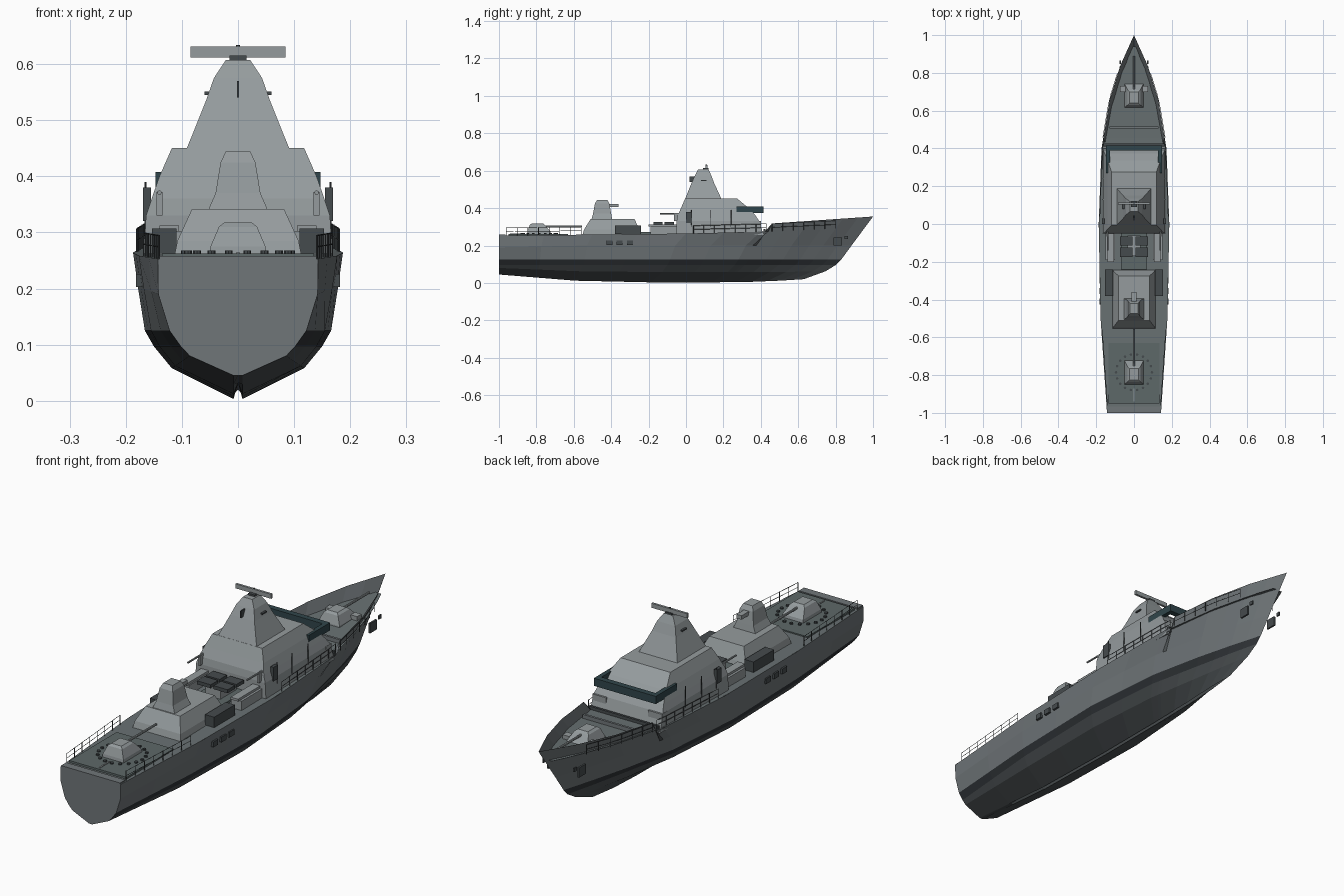
import bpy, bmesh, math
from mathutils import Vector

if "Cube" in bpy.data.objects:
    bpy.data.objects.remove(bpy.data.objects["Cube"])


def mat(name, r, g, b):
    m = bpy.data.materials.new(name)
    m.diffuse_color = (r, g, b, 1)
    m.use_nodes = True
    m.node_tree.nodes["Principled BSDF"].inputs["Base Color"].default_value = m.diffuse_color
    return m


HULL = mat("hull_grey", .16, .18, .19)
BOTTOM = mat("bottom_dark", .07, .08, .085)
BAND = mat("waterline_band", .03, .035, .04)
DECK = mat("deck_grey", .14, .165, .17)
PAD = mat("pad_green", .11, .14, .14)
LIGHT = mat("house_grey", .30, .33, .34)
DARK = mat("dark_fittings", .06, .07, .075)
GLASS = mat("bridge_glass", .03, .06, .07)


def finish(name, bm, *mats):
    bmesh.ops.remove_doubles(bm, verts=bm.verts, dist=1e-5)
    bmesh.ops.recalc_face_normals(bm, faces=bm.faces)
    me = bpy.data.meshes.new(name)
    bm.to_mesh(me)
    bm.free()
    for m in mats:
        me.materials.append(m)
    ob = bpy.data.objects.new(name, me)
    bpy.context.collection.objects.link(ob)
    return ob


def loft(name, levels, m=LIGHT, cx=0):
    """Stack of rectangles: (z, half width, y back, y front)."""
    bm = bmesh.new()
    rings = [[bm.verts.new((cx + sx * h, y, z)) for sx, y in
              ((-1, a), (1, a), (1, b), (-1, b))] for z, h, a, b in levels]
    for p, q in zip(rings, rings[1:]):
        for i in range(4):
            j = (i + 1) % 4
            bm.faces.new((p[i], p[j], q[j], q[i]))
    bm.faces.new(rings[0][::-1])
    bm.faces.new(rings[-1])
    return finish(name, bm, m)


def box(name, x0, x1, y0, y1, z0, z1, m=LIGHT):
    return loft(name, [(z0, abs(x1 - x0) / 2, y0, y1), (z1, abs(x1 - x0) / 2, y0, y1)],
                m, (x0 + x1) / 2)


def pair(name, x0, x1, y0, y1, z0, z1, m=LIGHT):
    for s, side in ((1, "right"), (-1, "left")):
        box(f"{name}_{side}", s * x0, s * x1, y0, y1, z0, z1, m)


def add_rod(bm, a, b, r, n=8):
    a, b = Vector(a), Vector(b)
    d = b - a
    mtx = d.to_track_quat('Z', 'Y').to_matrix().to_4x4()
    mtx.translation = (a + b) / 2
    bmesh.ops.create_cone(bm, cap_ends=True, segments=n, radius1=r, radius2=r,
                          depth=d.length, matrix=mtx)


def rod(name, a, b, r, m=LIGHT, n=8):
    bm = bmesh.new()
    add_rod(bm, a, b, r, n)
    return finish(name, bm, m)


def interp(keys, vals, t):
    for i in range(len(keys) - 1):
        if t <= keys[i + 1] + 1e-9:
            f = (t - keys[i]) / (keys[i + 1] - keys[i])
            return vals[i] + f * (vals[i + 1] - vals[i])
    return vals[-1]


# Hull lines
K = [0, .25, .5, .7, .83, .92, 1]
BEAM = [.143, .177, .187, .172, .128, .072, 0]


def deck_z(y):
    return interp([-1, 0, .44, 1], [.253, .264, .275, .30], y)


def beam(y):
    return interp(K, BEAM, (y + 1) / 2)


def sheer_z(t):
    y = 2 * t - 1
    return deck_z(y) if y < .45 else .318 + (y - .46) / .54 * .037


ROWS = [  # bow end y, half widths, heights at K
    (1.0, BEAM, None),
    (.885, [.142, .168, .178, .15, .1, .052, 0], [.19, .2, .2, .2, .2, .2, .2]),
    (.83, [.122, .155, .166, .135, .085, .042, 0], [.125] * 7),
    (.803, [.102, .14, .15, .12, .07, .035, 0], [.097] * 7),
    (.745, [.086, .112, .118, .092, .055, .027, 0], [.08, .062, .058, .058, .058, .06, .062]),
    (.63, [.008] * 6 + [0], [.045, .012, .003, .003, .006, .012, .02]),
]
bm = bmesh.new()
stations = []
for t in [0, .12, .25, .37, .5, .6, .7, .72, .73, .78, .83, .88, .92, .96, 1]:
    right = []
    for yend, xs, zs in ROWS:
        z = sheer_z(t) if zs is None else interp(K, zs, t)
        right.append((interp(K, xs, t), -1 + t * (yend + 1), z))
    _, ky, kz = right[-1]
    centre = [(0, ky, max(kz, .032) if t < 1 else kz)]
    ring = right + centre + [(-x, y, z) for x, y, z in reversed(right)]
    stations.append([bm.verts.new(p) for p in ring])
for p, q in zip(stations, stations[1:]):
    for i in range(len(p) - 1):
        f = bm.faces.new((p[i], p[i + 1], q[i + 1], q[i]))
        j = min(i, len(p) - 2 - i)
        f.material_index = 0 if j < 2 else 2 if j == 2 else 1
bm.faces.new(stations[0])
finish("hull", bm, HULL, BOTTOM, BAND)

# Main deck
bm = bmesh.new()
prev = None
for i in range(29):
    y = -1 + i * .0693
    w = beam(y) * (1 if y < .44 else .97 - .25 * (y - .44))
    cur = [bm.verts.new((s * w, y, deck_z(y))) for s in (-1, 1)]
    if prev:
        bm.faces.new((prev[0], prev[1], cur[1], cur[0]))
    prev = cur
finish("main_deck", bm, DECK)
box("aft_deck_pad", -.135, .135, -.95, -.63, .25, .262, PAD)
box("stern_edge", -.14, .14, -1, -.965, .25, .258, HULL)
box("breakwater", -.13, .13, .505, .515, .27, .295, HULL)
box("fore_step", -.165, .165, .415, .425, .265, .288, DARK)

# Bridge house and wraparound windows
loft("bridge_house", [(.255, .168, -.05, .415), (.33, .164, -.05, .392), (.36, .154, -.045, .372),
                      (.40, .14, -.027, .335), (.45, .118, -.005, .275)])
box("bridge_window_front", -.147, .147, .39, .415, .375, .408, GLASS)
pair("bridge_window_side", .128, .147, .27, .41, .375, .408, GLASS)
pair("bridge_wing", .10, .165, .36, .40, .30, .33)

# Mast and radar
loft("mast", [(.448, .092, -.005, .19), (.535, .057, .03, .15), (.575, .043, .048, .135),
              (.607, .022, .065, .12)])
box("radar_base", -.015, .015, .09, .12, .605, .615, DARK)
box("radar_bar", -.085, .085, .104, .114, .612, .631)
rod("radar_pin", (0, .108, .60), (0, .108, .634), .004, DARK)
pair("mast_sensor", .045, .06, .08, .11, .545, .551, DARK)
box("mast_aft_slot", -.002, .002, .018, .06, .54, .57, DARK)

# Side whips, doors and small guns
for s, side in ((1, "right"), (-1, "left")):
    for i, y in enumerate((.03, .13, .24)):
        rod(f"side_whip_{side}_{i}", (s * .165, y, .30), (s * .165, y, .39), .002, DARK, 6)
    box(f"side_door_{side}", s * .155, s * .169, -.0, .03, .32, .38, DARK)
    rod(f"side_gun_{side}", (s * .14, -.14, .371), (s * .14, .02, .371), .004)
    box(f"gun_mount_{side}", s * .135, s * .145, -.065, -.02, .33, .372)

# Midship equipment
box("mid_deck_patch", -.07, .07, -.24, -.05, .255, .272, PAD)
box("launcher_base", -.035, .035, -.17, -.06, .26, .312)
for i, (x, y) in enumerate([(-.04, -.09), (.04, -.09), (-.04, -.15), (.04, -.15)]):
    box(f"launcher_box_{i}", x - .033, x + .033, y - .025, y + .025, .31, .325, DARK)
pair("mid_locker", .10, .15, -.19, -.05, .255, .302)
pair("mid_locker_top", .105, .14, -.20, -.05, .302, .312)
pair("boat", .11, .153, -.38, -.24, .262, .307, DARK)

# Aft house and director tower
loft("aft_house", [(.25, .115, -.555, -.24), (.285, .108, -.545, -.25), (.342, .082, -.51, -.275)])
loft("director_tower", [(.34, .053, -.505, -.395), (.37, .04, -.497, -.40), (.425, .031, -.487, -.41),
                        (.444, .022, -.475, -.42)])
box("director_sensor", -.012, .012, -.42, -.36, .405, .422)


# Gun turrets
def turret(name, y, z, tip):
    loft(name, [(z - .01, .052, y - .065, y + .065), (z + .015, .049, y - .062, y + .06),
                (z + .05, .034, y - .05, y + .03), (z + .058, .024, y - .04, y + .02)])
    rod(name + "_barrel", (0, y + .02, z + .043), (0, tip, z + .043), .005)


turret("aft_gun", -.785, .26, -.555)
turret("bow_gun", .68, .274, .89)
pair("bow_gun_pod", .045, .075, .70, .73, .285, .305)
box("aft_deck_mark", -.003, .003, -.94, -.87, .258, .265)
bm = bmesh.new()
for i in range(18):
    a = math.tau * i / 18
    x, y = .095 * math.cos(a), -.785 + .095 * math.sin(a)
    add_rod(bm, (x, y, .258), (x, y, .268), .007, 8)
finish("deck_bollards", bm, DARK)

# Hull ports and anchors
for i in range(3):
    y = -.41 + i * .055
    pair(f"hull_port_{i}", .168, .182, y - .016, y + .016, .203, .226, DARK)
pair("anchor_plate", .068, .076, .788, .834, .20, .242, DARK)
pair("anchor_pipe", .07, .076, .848, .866, .236, .252, DARK)


# Guard rails following the deck edge
def rail(name, y0, y1, n, out=-.005):
    for s, side in ((1, "right"), (-1, "left")):
        bm = bmesh.new()
        pts = []
        for i in range(n + 1):
            y = y0 + (y1 - y0) * i / n
            pts.append(Vector((s * (beam(y) + out), y, deck_z(y))))
        for p in pts:
            add_rod(bm, p, p + Vector((0, 0, .042)), .0016, 4)
        for p, q in zip(pts, pts[1:]):
            for h in (.021, .041):
                up = Vector((0, 0, h))
                add_rod(bm, p + up, q + up, .0013, 4)
        finish(f"{name}_{side}", bm, DARK)


rail("stern_rail", -.96, -.56, 7)
rail("mid_rail", .04, .43, 7)
rail("bow_rail", .46, .80, 6, .003)
